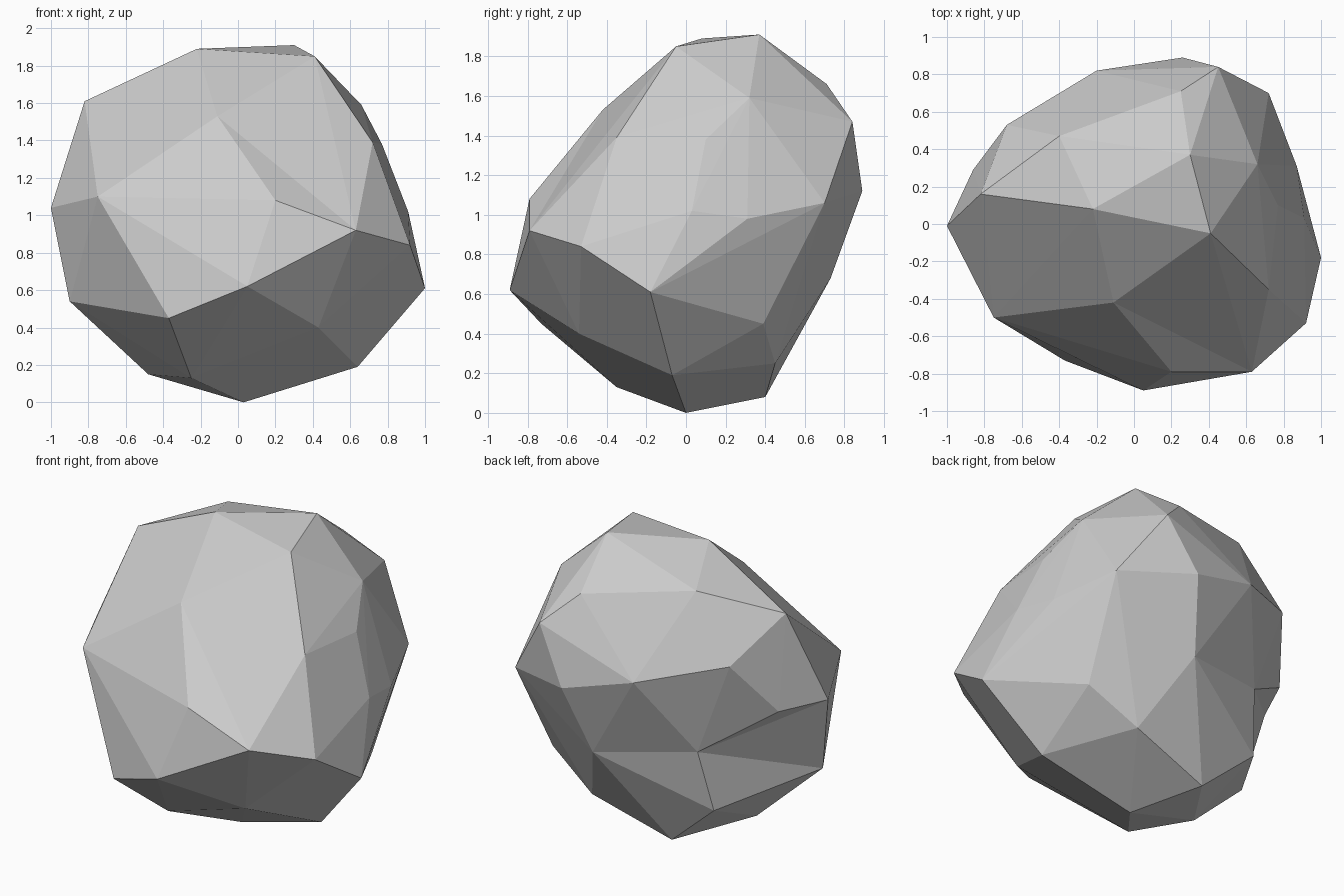
import bpy
import bmesh
from mathutils import Vector
from mathutils.geometry import intersect_ray_tri

cube = bpy.data.objects.get("Cube")
if cube:
    bpy.data.objects.remove(cube, do_unlink=True)

# Corner points of the boulder, grouped by region
corners = {
    "crown": [(.41, -.05, 1.85), (-.22, .08, 1.89), (.3, .37, 1.91),
              (.25, .71, 1.66), (-.4, .47, 1.76), (-.82, .16, 1.61)],
    "front": [(-.11, -.42, 1.53), (-.75, -.5, 1.1), (.2, -.79, 1.08),
              (.63, -.79, .92), (.05, -.89, .62), (-.37, -.73, .45),
              (.72, -.35, 1.39), (.43, -.54, .4)],
    "left": [(.66, .32, 1.59), (.77, .1, 1.38), (.91, .03, 1.02),
             (.92, -.53, .84), (1, -.18, .61), (.87, .31, .98),
             (.72, .7, 1.06), (.67, .39, .45)],
    "back": [(.45, .84, 1.47), (.26, .89, 1.12), (-.2, .82, 1.25),
             (-.68, .53, 1.37), (.15, .73, .68), (.35, .45, .25)],
    "right": [(-.86, .29, 1.04), (-1, -.01, 1.04), (-.9, -.1, .54),
              (-.52, .46, .38), (-.46, .54, .77)],
    "base": [(.64, -.07, .19), (.03, 0, 0), (-.48, -.03, .15),
             (-.25, -.35, .13), (-.18, .4, .08)],
}

bm = bmesh.new()
verts = {region: [bm.verts.new(p) for p in points]
         for region, points in corners.items()}

# Outer skin wrapped around all corners
bmesh.ops.convex_hull(bm, input=bm.verts[:], use_existing_faces=False)
bmesh.ops.triangulate(bm, faces=bm.faces[:])


def press_in(vert, centre):
    """Split the face lying over a sunken corner and pull it down to it."""
    direction = (vert.co - centre).normalized()
    for face in bm.faces:
        a, b, c = face.verts
        hit = intersect_ray_tri(a.co, b.co, c.co, direction, centre, True)
        if hit is not None and (hit - centre).dot(direction) > 0:
            bm.faces.remove(face)
            for p, q in ((a, b), (b, c), (c, a)):
                bm.faces.new((p, q, vert))
            return


def crease(start, end):
    """Turn the edge that separates two corners so that it joins them."""
    if any(e.other_vert(start) is end for e in start.link_edges):
        return
    for face in start.link_faces:
        for edge in face.edges:
            if start in edge.verts:
                continue
            if any(end in f.verts for f in edge.link_faces):
                bmesh.utils.edge_rotate(edge, True)
                return


# Sunken corners and the hollow on the rear right flank
centre = Vector((0, 0, .95))
for group in verts.values():
    for vert in group:
        if not vert.link_faces:
            for loose in list(vert.link_edges):
                bm.edges.remove(loose)
            press_in(vert, centre)
bmesh.ops.recalc_face_normals(bm, faces=bm.faces[:])

hollow = verts["right"][-1]
rim = verts["right"][:-1] + verts["back"][2:5]
for sweep in range(4):
    for vert in rim:
        crease(hollow, vert)

# Shallow valley across the front
crease(verts["front"][0], verts["front"][3])
bmesh.ops.recalc_face_normals(bm, faces=bm.faces[:])

# Plain grey stone, flat faces
stone = bpy.data.materials.new("grey stone")
stone.use_nodes = True
grey = (.6, .6, .6, 1)
stone.diffuse_color = grey
stone.node_tree.nodes["Principled BSDF"].inputs["Base Color"].default_value = grey

mesh = bpy.data.meshes.new("boulder")
bm.to_mesh(mesh)
bm.free()
mesh.materials.append(stone)
boulder = bpy.data.objects.new("boulder", mesh)
bpy.context.collection.objects.link(boulder)
